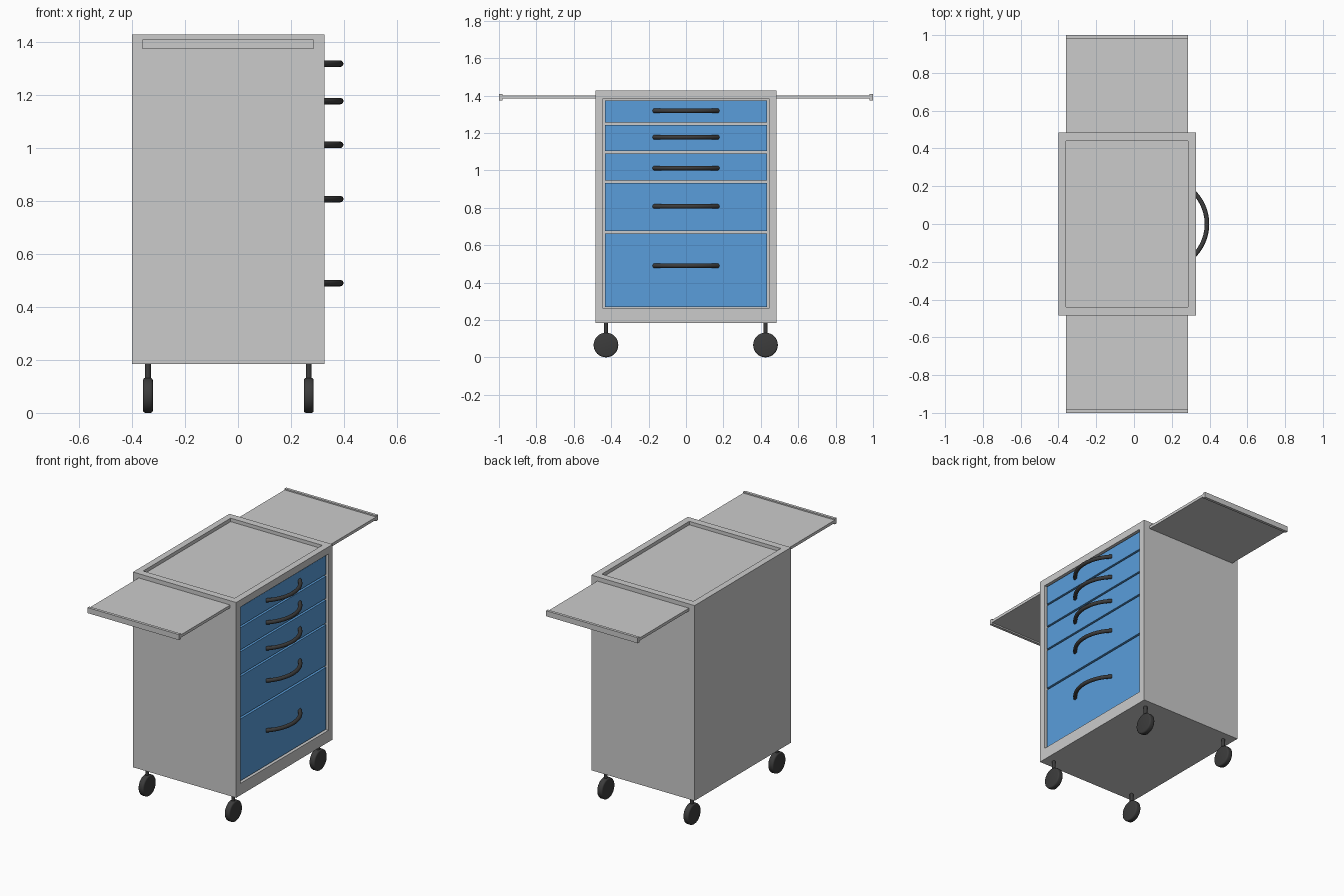
import bpy, bmesh, math
from mathutils import Matrix, Vector

if "Cube" in bpy.data.objects:
    bpy.data.objects.remove(bpy.data.objects["Cube"])


def material(name, rgb):
    m = bpy.data.materials.new(name)
    m.diffuse_color = (*rgb, 1)
    m.use_nodes = True
    m.node_tree.nodes["Principled BSDF"].inputs["Base Color"].default_value = m.diffuse_color
    return m


BLUE = material("blue_paint", (0.1, 0.34, 0.71))
DARK = material("dark_rubber", (0.045, 0.045, 0.045))


def finish(name, bm, mat=None):
    bmesh.ops.recalc_face_normals(bm, faces=bm.faces)
    me = bpy.data.meshes.new(name)
    bm.to_mesh(me)
    bm.free()
    ob = bpy.data.objects.new(name, me)
    bpy.context.collection.objects.link(ob)
    if mat:
        me.materials.append(mat)
    return ob


def box_bm(lo, hi):
    bm = bmesh.new()
    lo, hi = Vector(lo), Vector(hi)
    bmesh.ops.create_cube(bm, size=1, matrix=Matrix.Translation((lo + hi) / 2)
                          @ Matrix.Diagonal((*(hi - lo), 1)))
    return bm


def smooth(ob):
    bpy.ops.object.select_all(action='DESELECT')
    ob.select_set(True)
    bpy.context.view_layer.objects.active = ob
    bpy.ops.object.shade_smooth_by_angle(angle=math.radians(35))


def recess(bm, normal, lo, hi, depth):
    """Inset the face pointing along normal to the given bounds, then sink it."""
    n = Vector(normal)
    f = max(bm.faces, key=lambda f: f.normal.dot(n) * 10 + f.calc_center_median().dot(n))
    mid = f.calc_center_median()
    bmesh.ops.inset_region(bm, faces=[f], thickness=0.03)
    for v in f.verts:
        for i in range(3):
            if abs(n[i]) < 0.5:
                v.co[i] = lo[i] if v.co[i] < mid[i] else hi[i]
    bmesh.ops.inset_region(bm, faces=[f], thickness=0, depth=0)
    for v in f.verts:
        v.co -= n * depth


# Cabinet with sunken top tray and drawer opening
bm = box_bm((-0.40, -0.485, 0.185), (0.327, 0.485, 1.428))
bm.normal_update()
recess(bm, (0, 0, 1), (-0.36, -0.44, 0), (0.285, 0.44, 0), 0.022)
bm.normal_update()
recess(bm, (1, 0, 0), (0, -0.443, 0.26), (0, 0.443, 1.383), 0.03)
bmesh.ops.remove_doubles(bm, verts=bm.verts, dist=1e-5)
finish("cabinet_body", bm)

# Drawer fronts, each with a bowed handle
RADIUS, HALF, OUT = 0.239, 0.17, 0.386
sweep = math.asin(HALF / RADIUS)
drawers = [(0.268, 0.662, 0.49), (0.675, 0.933, 0.807), (0.945, 1.09, 1.012),
           (1.102, 1.243, 1.177), (1.255, 1.374, 1.318)]
for i, (z0, z1, zh) in enumerate(drawers, 1):
    finish(f"drawer_front_{i}", box_bm((0.29, -0.434, z0), (0.317, 0.434, z1)), BLUE)
    bm = bmesh.new()
    rings = []
    for k in range(25):
        a = sweep * (k / 12 - 1)
        out = Vector((math.cos(a), math.sin(a), 0))
        c = Vector((OUT - RADIUS, 0, zh)) + out * RADIUS
        rings.append([bm.verts.new(c + 0.012 * (out * math.cos(t) + Vector((0, 0, math.sin(t)))))
                      for t in (math.tau * j / 16 for j in range(16))])
    for r, s in zip(rings, rings[1:]):
        for j in range(16):
            bm.faces.new((r[j], r[j - 1], s[j - 1], s[j]))
    bm.faces.new(rings[0])
    bm.faces.new(rings[-1])
    smooth(finish(f"drawer_handle_{i}", bm, DARK))

# Side shelves with raised end lips
for side, label in ((-1, "front"), (1, "back")):
    def span(name, a, b, z0, z1):
        y0, y1 = sorted((side * a, side * b))
        finish(name, box_bm((-0.36, y0, z0), (0.285, y1, z1)))
    span(f"{label}_shelf", 0.47, 0.985, 1.383, 1.401)
    span(f"{label}_shelf_lip", 0.982, 1.0, 1.374, 1.409)

# Casters: rounded wheel plus stem
for x, lx in ((-0.34, "left"), (0.267, "right")):
    for y, ly in ((-0.428, "front"), (0.425, "back")):
        bm = bmesh.new()
        bmesh.ops.create_cone(bm, cap_ends=True, segments=32, radius1=0.066, radius2=0.066,
                              depth=0.037, matrix=Matrix.Translation((x, y, 0.066))
                              @ Matrix.Rotation(math.pi / 2, 4, 'Y'))
        rims = [e for e in bm.edges if any(len(f.verts) > 4 for f in e.link_faces)]
        bmesh.ops.bevel(bm, geom=rims, offset=0.009, segments=3, profile=0.5, affect='EDGES')
        smooth(finish(f"{ly}_{lx}_wheel", bm, DARK))
        bm = bmesh.new()
        bmesh.ops.create_cone(bm, cap_ends=True, segments=16, radius1=0.011, radius2=0.011,
                              depth=0.07, matrix=Matrix.Translation((x, y, 0.155)))
        smooth(finish(f"{ly}_{lx}_caster_stem", bm, DARK))
